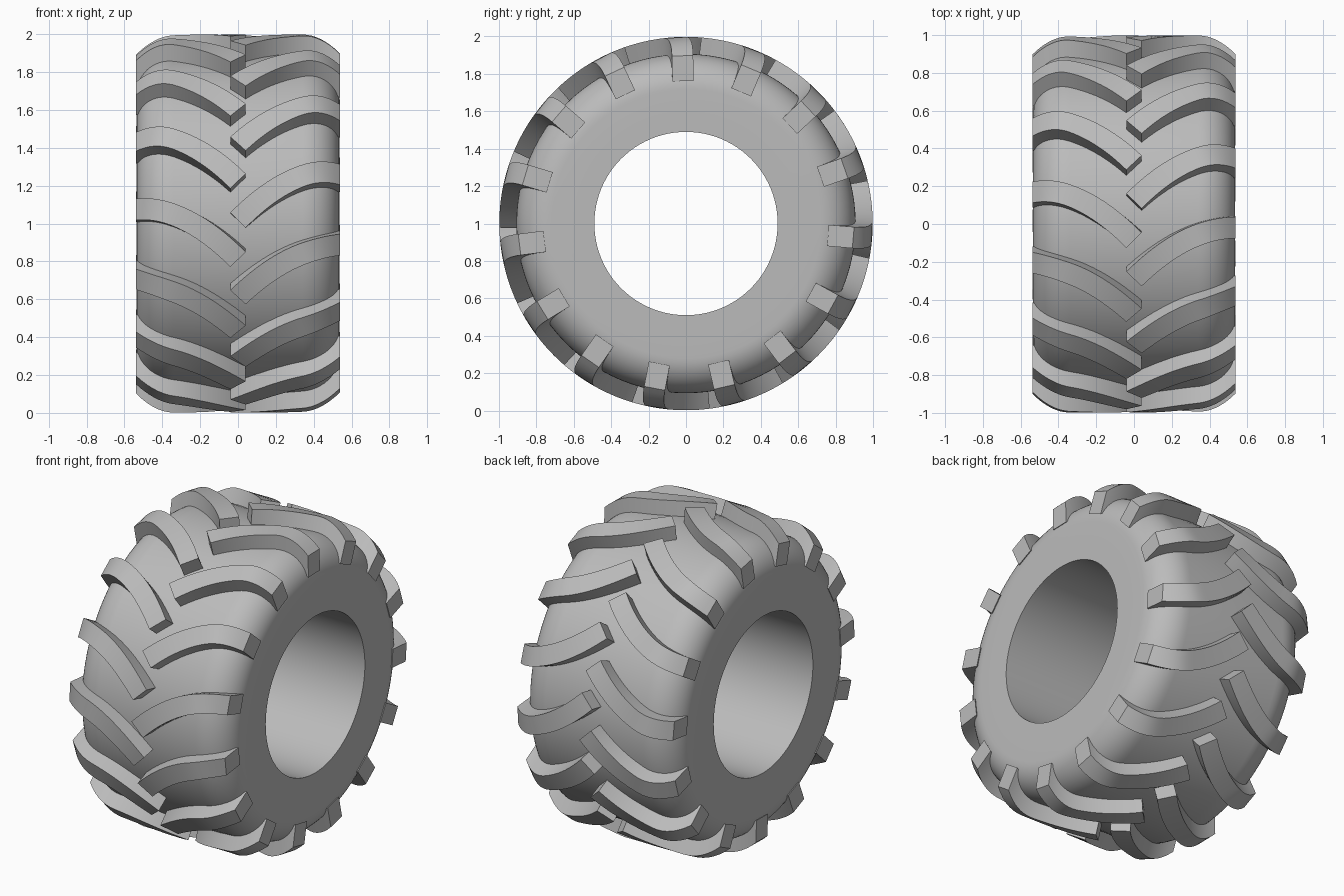
import bpy, bmesh
from math import sin, cos, pi, radians, hypot
from mathutils import Matrix, Vector

if "Cube" in bpy.data.objects:
    bpy.data.objects.remove(bpy.data.objects["Cube"])

HALF_WIDTH = 0.535
SHOULDER = 0.34      # where the tread starts to round over
LUG_COUNT = 15
LUG_STEPS = 20
STEP = 2 * pi / LUG_COUNT

rubber = bpy.data.materials.new("grey_rubber")
rubber.use_nodes = True
colour = (0.5, 0.5, 0.5, 1)
rubber.diffuse_color = colour
rubber.node_tree.nodes["Principled BSDF"].inputs["Base Color"].default_value = colour


def finish(name, bm):
    """Turn a bmesh into a smooth-shaded object with sharp edges kept."""
    bmesh.ops.recalc_face_normals(bm, faces=bm.faces)
    mesh = bpy.data.meshes.new(name)
    bm.to_mesh(mesh)
    bm.free()
    mesh.materials.append(rubber)
    mesh.shade_smooth()
    mesh.set_sharp_from_angle(angle=radians(35))
    obj = bpy.data.objects.new(name, mesh)
    obj.location.z = 1
    bpy.context.collection.objects.link(obj)
    return obj


# Tyre body: closed section with rounded shoulders, spun about the axle
def build_body():
    bm = bmesh.new()
    half = [(HALF_WIDTH, 0.49), (HALF_WIDTH, 0.60)]
    for i in range(13):
        a = i / 12 * pi / 2
        half.append((SHOULDER + (HALF_WIDTH - SHOULDER) * cos(a), 0.72 + 0.187 * sin(a)))
    section = half + [(-x, r) for x, r in reversed(half)]
    verts = [bm.verts.new((x, 0, r)) for x, r in section]
    edges = [bm.edges.new((v, verts[i - 1])) for i, v in enumerate(verts)]
    bmesh.ops.spin(bm, geom=verts + edges, cent=(0, 0, 0), axis=(1, 0, 0),
                   angle=2 * pi, steps=96, use_merge=True)
    bmesh.ops.remove_doubles(bm, verts=bm.verts, dist=0.0001)
    return finish("tyre_body", bm)


def shoulder_factor(x):
    return max(0, (abs(x) - SHOULDER) / (HALF_WIDTH - SHOULDER))


def top_radius(x):
    return 0.998 - 0.096 * shoulder_factor(x) ** 2


def root_radius(x):
    return 0.87 - 0.105 * shoulder_factor(x)


# One curved lug, swept from the tread centre out to the sidewall
def add_lug(bm, side, turn):
    rings = []
    for i in range(LUG_STEPS + 1):
        x = 0.538 * i / LUG_STEPS
        rest = 1 - x / 0.538
        along = 0.0175 + 0.2715 * (1 - rest ** 2)
        slope = 2 * 0.2715 / 0.538 * rest
        length = hypot(1, slope)
        ring = []
        for offset, radius in ((-1, root_radius), (-1, top_radius),
                               (1, top_radius), (1, root_radius)):
            shift = offset * 0.057 / length
            px = x - shift * slope
            r = radius(px)
            a = along / 0.985 + shift / r + turn
            ring.append(bm.verts.new((side * px, -r * cos(a), r * sin(a))))
        rings.append(ring)
    for first, second in zip(rings, rings[1:]):
        for j in range(4):
            k = (j + 1) % 4
            bm.faces.new((first[j], first[k], second[k], second[j]))
    bm.faces.new(rings[0])
    bm.faces.new(rings[-1])


# Two rows of lugs, mirrored and staggered by half a step
def build_lugs(name, side, phase):
    bm = bmesh.new()
    for n in range(LUG_COUNT):
        add_lug(bm, side, phase + n * STEP)
    return finish(name, bm)


build_body()
build_lugs("left_tread_lugs", 1, 0)
build_lugs("right_tread_lugs", -1, -STEP / 2)
